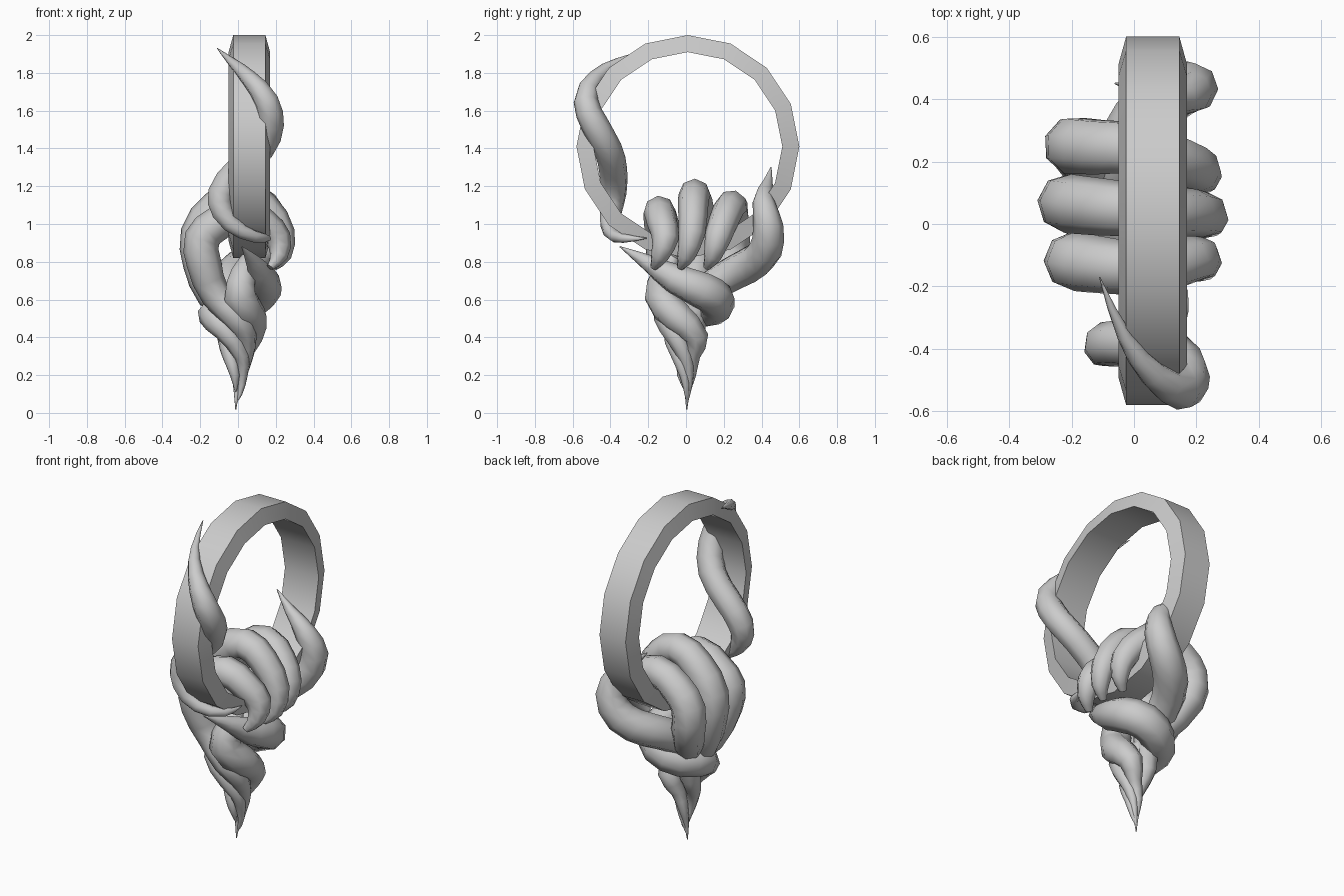
import bpy, bmesh
from math import sin, cos, pi, radians

def smooth(ob, angle):
    bpy.ops.object.select_all(action='DESELECT')
    ob.select_set(True)
    bpy.context.view_layer.objects.active = ob
    bpy.ops.object.shade_smooth_by_angle(angle=radians(angle))

# Ring: 16 sides, trapezoid section (wider on the inside)
def make_ring(name, cz, n=16):
    section = [(-0.025, 0.59), (0.145, 0.59), (0.17, 0.50), (-0.05, 0.50)]
    bm = bmesh.new()
    loops = []
    for i in range(n):
        a = 2 * pi * i / n
        loops.append([bm.verts.new((x, 0.01 + r * sin(a), cz + r * cos(a))) for x, r in section])
    for i in range(n):
        p, q = loops[i], loops[(i + 1) % n]
        for k in range(4):
            m = (k + 1) % 4
            bm.faces.new((p[k], p[m], q[m], q[k]))
    bmesh.ops.recalc_face_normals(bm, faces=bm.faces)
    me = bpy.data.meshes.new(name)
    bm.to_mesh(me)
    bm.free()
    ob = bpy.data.objects.new(name, me)
    bpy.context.collection.objects.link(ob)
    smooth(ob, 35)

# Tapered eight-sided tentacle through points (x, y, z, radius)
def tentacle(name, pts):
    cu = bpy.data.curves.new(name, 'CURVE')
    cu.dimensions = '3D'
    cu.bevel_depth = 1.0
    cu.bevel_resolution = 2
    cu.resolution_u = 2
    cu.use_fill_caps = True
    sp = cu.splines.new('BEZIER')
    sp.bezier_points.add(len(pts) - 1)
    for bp, (x, y, z, r) in zip(sp.bezier_points, pts):
        bp.co = (x, y, z)
        bp.radius = r
        bp.handle_left_type = bp.handle_right_type = 'AUTO'
    ob = bpy.data.objects.new(name, cu)
    bpy.context.collection.objects.link(ob)
    bpy.ops.object.select_all(action='DESELECT')
    ob.select_set(True)
    bpy.context.view_layer.objects.active = ob
    bpy.ops.object.convert(target='MESH')
    smooth(bpy.context.view_layer.objects.active, 70)

# Twisted tail: strand spirals down from angle (degrees, at z = 0.6) to its tip
def tail(angle, top, tip):
    pts = []
    for z, d, r in [(0.5, 0.095, 0.075), (0.4, 0.068, 0.055), (0.3, 0.043, 0.040),
                    (0.2, 0.027, 0.026), (0.1, 0.011, 0.013)]:
        if tip + 0.03 < z <= top:
            a = radians(angle) + 7.5 * (0.6 - z)
            pts.append((d * cos(a), d * sin(a), z, r))
    return pts + [(-0.012, 0.004, tip, 0.002)]

make_ring("ring", 1.41)

# Three fingers curled over the bottom of the ring
fingers = [  # y on left, y at top, y on right, top lift, width, palm angle
    ("front_finger", -0.12, -0.14, -0.11, -0.09, 0.0, 225),
    ("middle_finger", 0.065, 0.045, 0.03, 0.0, 0.02, 165),
    ("rear_finger", 0.25, 0.24, 0.17, -0.06, 0.0, 110)]
for name, yl, yt, yr, dz, w, ang in fingers:
    a = radians(ang)
    path = [(0.17 + w, yr - 0.06, 0.77, 0.02),
            (0.215 + w, yr - 0.03, 0.83, 0.048),
            (0.21 + w, yr, 0.95 + dz * 0.3, 0.072),
            (0.14, (yr + yt) / 2, 1.09 + dz, 0.08),
            (0.02, yt, 1.155 + dz, 0.085),
            (-0.11, (yl + yt) / 2, 1.09 + dz, 0.092),
            (-0.19 - w, yl, 0.95 + dz * 0.3, 0.095),
            (-0.18 - w, yl * 0.95, 0.79, 0.092),
            (-0.06 + 0.08 * cos(a), 0.11 * sin(a), 0.62, 0.08)]
    # only the front finger reaches the tail, the others end in the palm
    end = tail(ang, 0.5, 0.04) if name == "front_finger" else [(0.0, 0.0, 0.48, 0.05)]
    tentacle(name, path + end)

# Thumb passing under the ring and hooking up inside it
tentacle("thumb", [
    (-0.06, 0.45, 1.30, 0.003), (0.04, 0.43, 1.21, 0.03), (0.15, 0.41, 1.12, 0.058),
    (0.19, 0.435, 0.99, 0.08), (0.13, 0.42, 0.86, 0.09), (0.02, 0.33, 0.78, 0.095),
    (-0.05, 0.18, 0.70, 0.09), (-0.04, 0.06, 0.58, 0.08)] + tail(60, 0.4, 0.1))

# Band wrapping sideways round the palm
tentacle("palm_wrap", [
    (0.02, -0.35, 0.88, 0.003), (0.08, -0.21, 0.80, 0.042), (0.13, -0.06, 0.71, 0.08),
    (0.135, 0.08, 0.65, 0.098), (0.06, 0.16, 0.60, 0.1), (-0.06, 0.13, 0.55, 0.095),
    (-0.13, 0.02, 0.52, 0.085), (-0.07, -0.06, 0.44, 0.062)] + tail(170, 0.3, 0.05))

# Front strand filling the palm under the ring, then sweeping round to the right
tentacle("front_strand", [
    (0.05, -0.06, 0.83, 0.03), (0.03, -0.11, 0.74, 0.07), (0.01, -0.135, 0.62, 0.09),
    (0.07, -0.05, 0.51, 0.085), (0.065, 0.055, 0.40, 0.065)] + tail(285, 0.3, 0.015))

# Tentacle spiralling up the front of the ring
tentacle("ring_coil", [
    (0.17, -0.21, 0.925, 0.003), (0.14, -0.33, 0.925, 0.025), (0.02, -0.40, 0.96, 0.04),
    (-0.08, -0.40, 1.06, 0.06), (-0.09, -0.385, 1.16, 0.072), (0.0, -0.385, 1.28, 0.075),
    (0.12, -0.415, 1.40, 0.075), (0.17, -0.485, 1.53, 0.074), (0.15, -0.53, 1.65, 0.066),
    (0.06, -0.48, 1.77, 0.045), (-0.03, -0.36, 1.855, 0.024), (-0.11, -0.17, 1.93, 0.002)])
